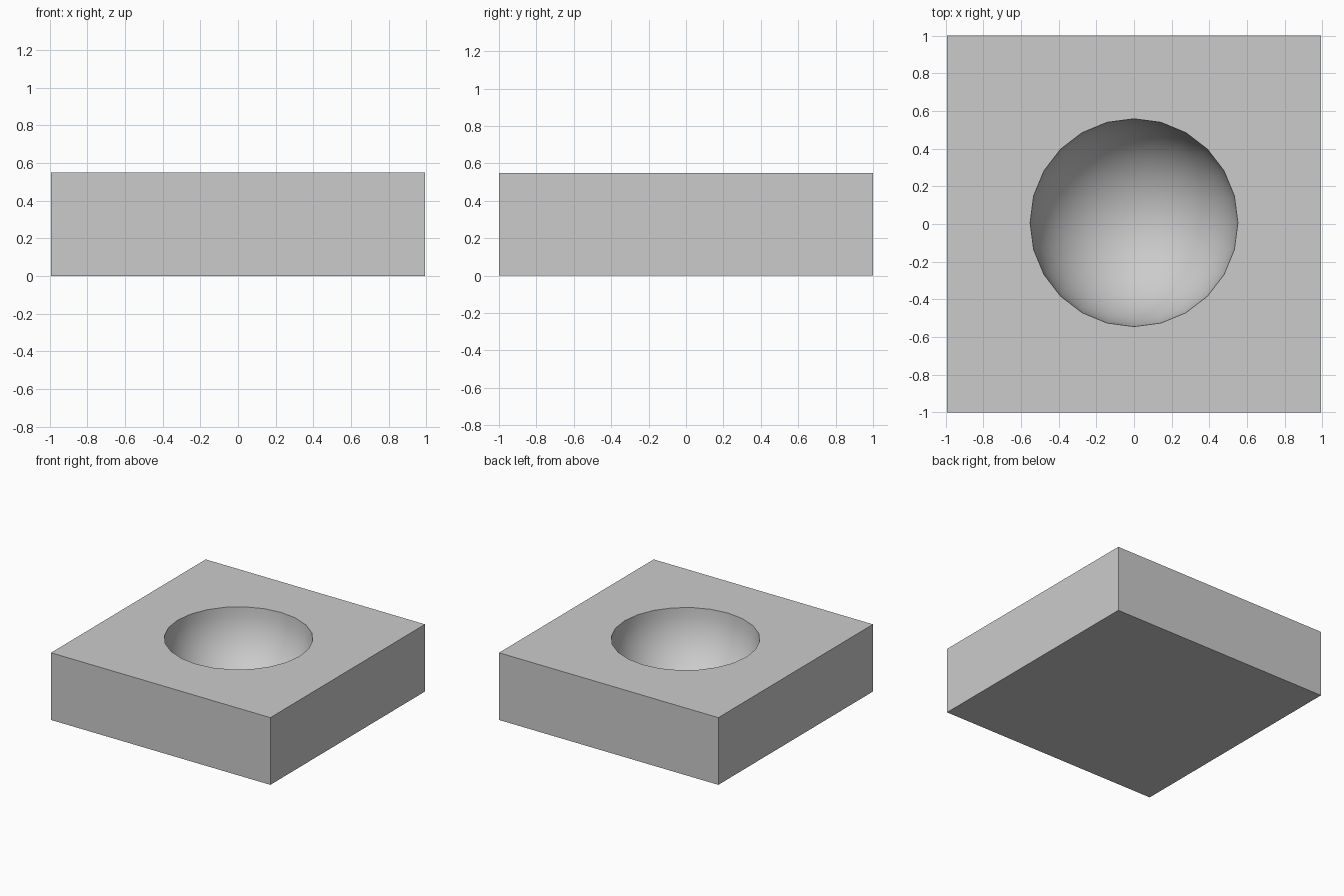
import bpy, bmesh, math
from mathutils import Matrix, Vector

if "Cube" in bpy.data.objects:
    bpy.data.objects.remove(bpy.data.objects["Cube"])

HALF_X, HALF_Y, HEIGHT = 0.993, 1.0, 0.55
RADIUS, DEPTH, SEGMENTS = 0.552, 0.545, 24

bm = bmesh.new()

# Hemispherical bowl: lower half of a sphere hanging from the top plane
bowl = bmesh.ops.create_uvsphere(bm, u_segments=SEGMENTS, v_segments=24, radius=1)["verts"]
bmesh.ops.delete(bm, geom=[v for v in bowl if v.co.z > 0.001], context='VERTS')
for v in bm.verts:
    v.co = Vector((v.co.x * RADIUS, v.co.y * RADIUS + 0.007, HEIGHT + v.co.z * DEPTH))

# Square block with its lid removed
block = bmesh.ops.create_cube(
    bm, size=1,
    matrix=Matrix.Translation((0, 0, HEIGHT / 2)) @ Matrix.Diagonal((2 * HALF_X, 2 * HALF_Y, HEIGHT, 1)))["verts"]
lid = [f for f in block[0].link_faces[:] + block[-1].link_faces[:] if f.normal.z > 0.9]
bm.normal_update()
lid = [f for f in bm.faces if f.normal.z > 0.9 and all(v in block for v in f.verts)]
bmesh.ops.delete(bm, geom=lid, context='FACES_ONLY')

# Flat top between the outer edges and the bowl rim
rim = [e for e in bm.edges if e.is_boundary]
bmesh.ops.triangle_fill(bm, use_beauty=True, edges=rim, normal=(0, 0, 1))
bmesh.ops.recalc_face_normals(bm, faces=bm.faces[:])

mesh = bpy.data.meshes.new("block_with_bowl")
bm.to_mesh(mesh)
bm.free()
obj = bpy.data.objects.new("block_with_bowl", mesh)
bpy.context.collection.objects.link(obj)

# Smooth bowl, crisp block edges
bpy.context.view_layer.objects.active = obj
obj.select_set(True)
bpy.ops.object.shade_smooth_by_angle(angle=math.radians(30))
